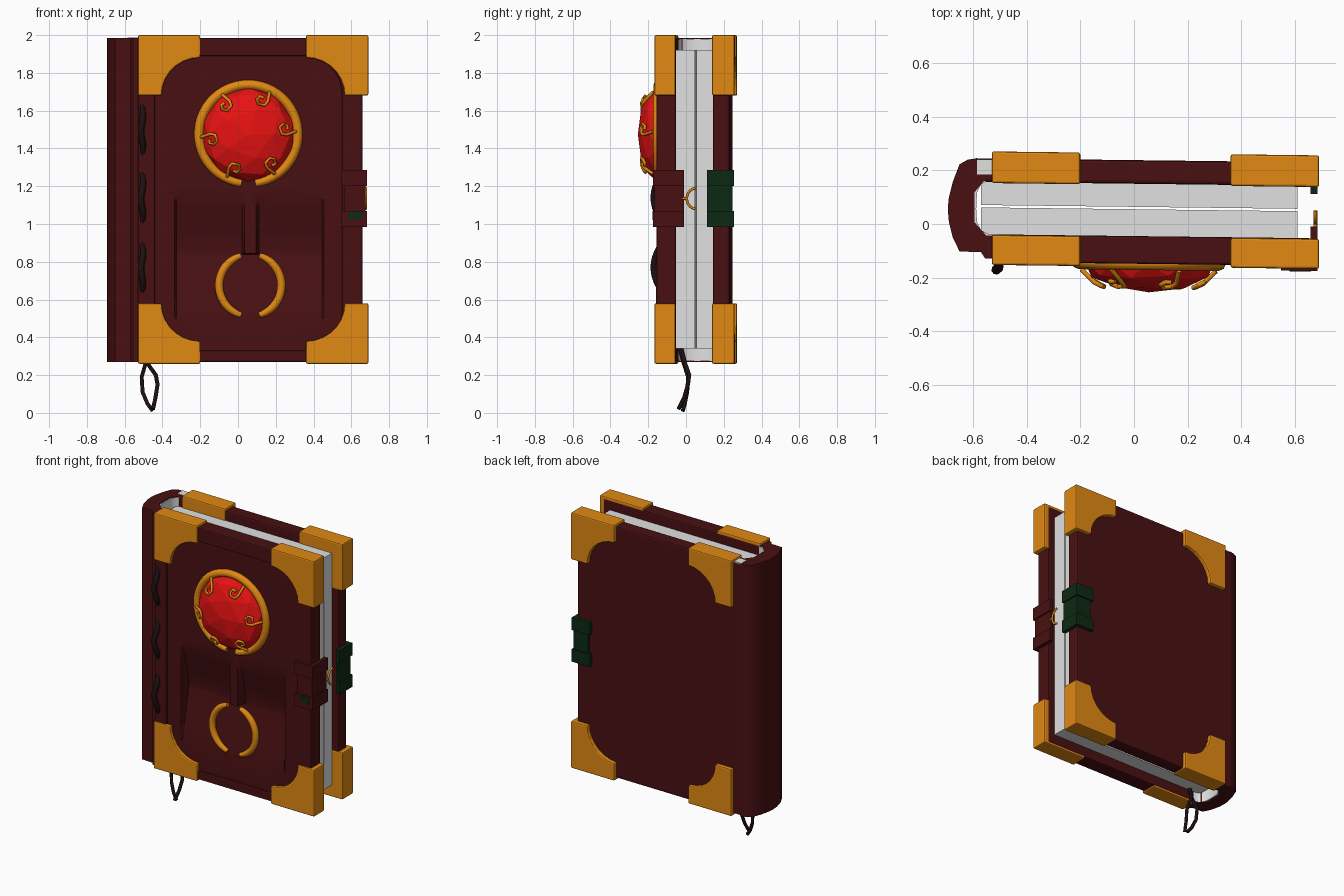
import bpy, bmesh, math
from mathutils import Vector

if "Cube" in bpy.data.objects:
    bpy.data.objects.remove(bpy.data.objects["Cube"])


def material(name, rgb):
    m = bpy.data.materials.new(name)
    m.diffuse_color = (*rgb, 1)
    m.use_nodes = True
    m.node_tree.nodes["Principled BSDF"].inputs["Base Color"].default_value = m.diffuse_color
    return m


RED = material("dark red leather", (0.065, 0.005, 0.006))
GOLD = material("gold", (0.75, 0.25, 0.006))
GEM = material("bright red", (0.80, 0.006, 0.006))
PAPER = material("paper white", (0.75, 0.75, 0.75))
GREEN = material("dark green", (0.004, 0.022, 0.007))
CORD = material("dark cord", (0.012, 0.005, 0.006))


def from_bmesh(name, bm, mat):
    me = bpy.data.meshes.new(name)
    bm.to_mesh(me)
    bm.free()
    me.materials.append(mat)
    ob = bpy.data.objects.new(name, me)
    bpy.context.collection.objects.link(ob)
    return ob


def activate(ob):
    bpy.ops.object.select_all(action='DESELECT')
    ob.select_set(True)
    bpy.context.view_layer.objects.active = ob


def smooth(ob, angle=35):
    activate(ob)
    bpy.ops.object.shade_smooth_by_angle(angle=math.radians(angle))


def add_bevel(ob, width, segments=2):
    activate(ob)
    b = ob.modifiers.new("bevel", 'BEVEL')
    b.width, b.segments = width, segments
    bpy.ops.object.modifier_apply(modifier="bevel")


def prism(name, pts, axis, lo, hi, mat, bevel=0):
    """Extrude an outline: (x, z) along y, or (x, y) along z."""
    bm = bmesh.new()
    place = (lambda p, h: (p[0], h, p[1])) if axis == 'y' else (lambda p, h: (p[0], p[1], h))
    a = [bm.verts.new(place(p, lo)) for p in pts]
    b = [bm.verts.new(place(p, hi)) for p in pts]
    bm.faces.new(a)
    bm.faces.new(b)
    for i in range(len(pts)):
        j = (i + 1) % len(pts)
        bm.faces.new((a[i], a[j], b[j], b[i]))
    bmesh.ops.recalc_face_normals(bm, faces=bm.faces)
    ob = from_bmesh(name, bm, mat)
    if bevel:
        add_bevel(ob, bevel)
    return ob


def box(name, x, y, z, mat, bevel=0):
    return prism(name, [(x[0], y[0]), (x[1], y[0]), (x[1], y[1]), (x[0], y[1])],
                 'z', z[0], z[1], mat, bevel)


def tube(name, pts, r, mat, taper=0.0):
    """Round tube along points, optionally thinner at both ends."""
    cu = bpy.data.curves.new(name, 'CURVE')
    cu.dimensions, cu.bevel_depth, cu.bevel_resolution = '3D', r, 2
    cu.use_fill_caps = True
    sp = cu.splines.new('POLY')
    sp.points.add(len(pts) - 1)
    for i, p in enumerate(pts):
        t = abs(2 * i / (len(pts) - 1) - 1)
        sp.points[i].co = (*p, 1)
        sp.points[i].radius = 1 - taper * t ** 4
    cu.materials.append(mat)
    ob = bpy.data.objects.new(name, cu)
    bpy.context.collection.objects.link(ob)
    activate(ob)
    bpy.ops.object.convert(target='MESH')
    smooth(bpy.context.object, 50)


def arc(cx, cz, r, a0, a1, n, y):
    """Points on an upright circle; y is a function of z."""
    out = []
    for i in range(n + 1):
        a = math.radians(a0 + (a1 - a0) * i / n)
        z = cz + r * math.sin(a)
        out.append((cx + r * math.cos(a), y(z), z))
    return out


# Covers: the front one has a rounded window for the sunken panel
box("back_cover", (-0.60, 0.66), (0.15, 0.238), (0.27, 1.985), RED, 0.012)
cover = box("front_cover", (-0.53, 0.66), (-0.148, -0.045), (0.27, 1.985), RED)
rounded = []
for cx, cz, a0 in ((0.35, 1.69, 0), (-0.24, 1.69, 90), (-0.24, 0.53, 180), (0.35, 0.53, 270)):
    rounded += [(p[0], p[2]) for p in arc(cx, cz, 0.2, a0, a0 + 90, 8, lambda z: 0)]
cutter = prism("window_cutter", rounded, 'y', -0.3, -0.055, RED)
activate(cover)
mod = cover.modifiers.new("window", 'BOOLEAN')
mod.object, mod.operation, mod.solver = cutter, 'DIFFERENCE', 'EXACT'
bpy.ops.object.modifier_apply(modifier="window")
bpy.data.objects.remove(cutter)
add_bevel(cover, 0.008, 2)

# Sunken panel: a hollow with a sloped floor and a narrow central ridge
xs = [-0.46, -0.335, -0.325, -0.15, 0.02, 0.035, 0.095, 0.11, 0.28, 0.445, 0.455, 0.57]
zs = [0.31, 0.5, 0.6, 0.7, 0.838, 0.845] + [0.845 + 0.36 * i / 10 for i in range(1, 11)] + [1.5, 1.91]


def panel_y(x, z):
    if x < -0.33 or x > 0.45 or z < 0.5 or z > 1.205:
        return -0.138
    if z < 0.84:
        return -0.138 + 0.07 * (z - 0.5) / 0.34
    if 0.03 < x < 0.1:
        return -0.138
    t = (z - 0.84) / 0.365
    return -0.138 + 0.07 * (1 - t * t * (3 - 2 * t))


bm = bmesh.new()
grid = [[bm.verts.new((x, panel_y(x, z), z)) for x in xs] for z in zs]
for j in range(len(zs) - 1):
    for i in range(len(xs) - 1):
        bm.faces.new((grid[j][i], grid[j][i + 1], grid[j + 1][i + 1], grid[j + 1][i]))
smooth(from_bmesh("front_panel", bm, RED), 20)

# Rounded spine, front hinge and paper lining
outer = [(-0.585, 0.238), (-0.62, 0.232), (-0.65, 0.215), (-0.675, 0.15), (-0.69, 0.09), (-0.694, 0.05),
         (-0.69, 0.0), (-0.675, -0.06), (-0.65, -0.11), (-0.57, -0.112), (-0.555, -0.135), (-0.52, -0.135)]
inner = [(-0.52, -0.05), (-0.55, -0.05), (-0.595, 0.0), (-0.595, 0.11), (-0.55, 0.165), (-0.585, 0.18)]
smooth(prism("spine", outer + inner, 'z', 0.27, 1.985, RED), 40)
lin = [(-0.49, 0.152), (-0.545, 0.158), (-0.57, 0.14), (-0.585, 0.11), (-0.588, 0.05),
       (-0.585, 0.0), (-0.57, -0.03), (-0.54, -0.045), (-0.49, -0.047)]
back = [(-0.49, -0.05), (-0.55, -0.055), (-0.597, 0.0), (-0.597, 0.11), (-0.55, 0.168), (-0.49, 0.156)]
smooth(prism("spine_lining", lin + back, 'z', 0.275, 1.98, PAPER), 40)
box("hinge_top", (-0.585, -0.53), (0.178, 0.234), (1.98, 1.988), PAPER)

# Two page blocks with a thin gap
box("front_pages", (-0.57, 0.61), (-0.046, 0.055), (0.34, 1.92), PAPER)
box("back_pages", (-0.57, 0.61), (0.064, 0.151), (0.34, 1.92), PAPER)

# Gold corner caps with a concave inner edge
for side, y0, y1 in (("front", -0.159, -0.047), ("back", 0.146, 0.264)):
    for cx, sx in ((-0.53, 1), (0.69, -1)):
        for cz, sz in ((0.26, 1), (2.0, -1)):
            pts = [(0, 0), (0.33, 0), (0.33, 0.12)]
            pts += [(0.33 - 0.205 * math.sin(a), 0.32 - 0.2 * math.cos(a))
                    for a in (math.pi / 2 * i / 7 for i in range(1, 8))]
            pts += [(0, 0.32)]
            prism(side + "_corner_cap", [(cx + sx * u, cz + sz * v) for u, v in pts],
                  'y', y0, y1, GOLD, 0.008)

# Faceted gem, its open ring and six hooked claws
GX, GZ = 0.055, 1.475
bm = bmesh.new()
bmesh.ops.create_icosphere(bm, subdivisions=2, radius=1)
bmesh.ops.bisect_plane(bm, geom=bm.verts[:] + bm.edges[:] + bm.faces[:],
                       plane_co=(0, 0, 0), plane_no=(0, 0, 1), clear_inner=True)
for v in bm.verts:
    x, y, z = v.co
    v.co = (GX + 0.25 * x, -0.143 - 0.111 * z, GZ + 0.25 * y)
bmesh.ops.recalc_face_normals(bm, faces=bm.faces)
gem = from_bmesh("gem", bm, GEM)
if sum(f.normal.y for f in gem.data.polygons) > 0:
    gem.data.flip_normals()
tube("gem_ring", arc(GX, GZ, 0.262, -82, 262, 48, lambda z: -0.145), 0.026, GOLD, 0.25)
hook = [(0.25, -0.02), (0.20, -0.03), (0.175, -0.022), (0.17, 0.012), (0.19, 0.028), (0.21, 0.018), (0.208, -0.004)]
for k in range(6):
    a = math.radians(8 + 60 * k)
    pts = []
    for r, t in hook:
        x, z = r * math.cos(a) - t * math.sin(a), r * math.sin(a) + t * math.cos(a)
        pts.append((GX + x, -0.152 - 0.111 * math.sqrt(max(0, 1 - (math.hypot(r, t) / 0.255) ** 2)), GZ + z))
    tube("gem_claw", pts, 0.009, GOLD)

# Lower split ring
for a0 in (107, -73):
    tube("lower_ring_half", arc(0.065, 0.675, 0.165, a0, a0 + 146, 24, lambda z: -0.135), 0.022, GOLD, 0.35)

# Stitches along the hinge
for zc in (0.77, 1.14, 1.50):
    tube("spine_stitch", [(-0.508 + 0.006 * math.sin(i), -0.135 - 0.042 * math.sin(math.pi * i / 10),
                           zc - 0.135 + 0.027 * i) for i in range(11)], 0.018, CORD, 0.4)

# Clasp straps wrapping the opening edge: two raised bands and a waist
for name, mat, yo, yi, ye, s in (("front_strap", RED, -0.167, -0.146, -0.002, 1),
                                 ("back_strap", GREEN, 0.262, 0.236, 0.12, -1)):
    for z0, z1, d, x0 in ((0.985, 1.07, 0, 0.548), (1.07, 1.2, 0.009, 0.565), (1.2, 1.285, 0, 0.548)):
        prism(name, [(x0, yo + s * d), (0.684 - d, yo + s * d), (0.684 - d, ye), (0.658, ye),
                     (0.658, yi), (x0, yi)], 'z', z0, z1, mat)
prism("strap_patch", [(0.585, 1.02), (0.62, 1.03), (0.655, 1.02), (0.66, 1.07), (0.61, 1.066), (0.58, 1.05)],
      'y', -0.170, -0.165, GREEN)

# Gold clasp hook
tube("clasp_hook", [(0.676, 0.062 - 0.05 * math.cos(a), 1.135 + 0.055 * math.sin(a))
                    for a in (math.radians(-85 + 17 * i) for i in range(11))], 0.007, GOLD)
tube("clasp_pin", [(0.676, -0.01, 1.135), (0.676, 0.014, 1.135)], 0.007, GOLD)

# Bookmark cord loop hanging from the pages
tube("bookmark_cord", [(-0.48, -0.04, 0.345), (-0.487, -0.02, 0.27), (-0.51, 0.005, 0.19), (-0.505, 0.0, 0.11),
                       (-0.48, -0.012, 0.05), (-0.452, -0.022, 0.012)], 0.011, CORD)
tube("bookmark_cord", [(-0.48, -0.03, 0.34), (-0.478, -0.01, 0.26), (-0.435, 0.012, 0.20), (-0.426, 0.005, 0.15),
                       (-0.437, -0.015, 0.08), (-0.45, -0.045, 0.02)], 0.011, CORD)

# Slight skew of the whole book
for ob in bpy.data.objects:
    for v in ob.data.vertices:
        v.co.y -= 0.012 * v.co.x
